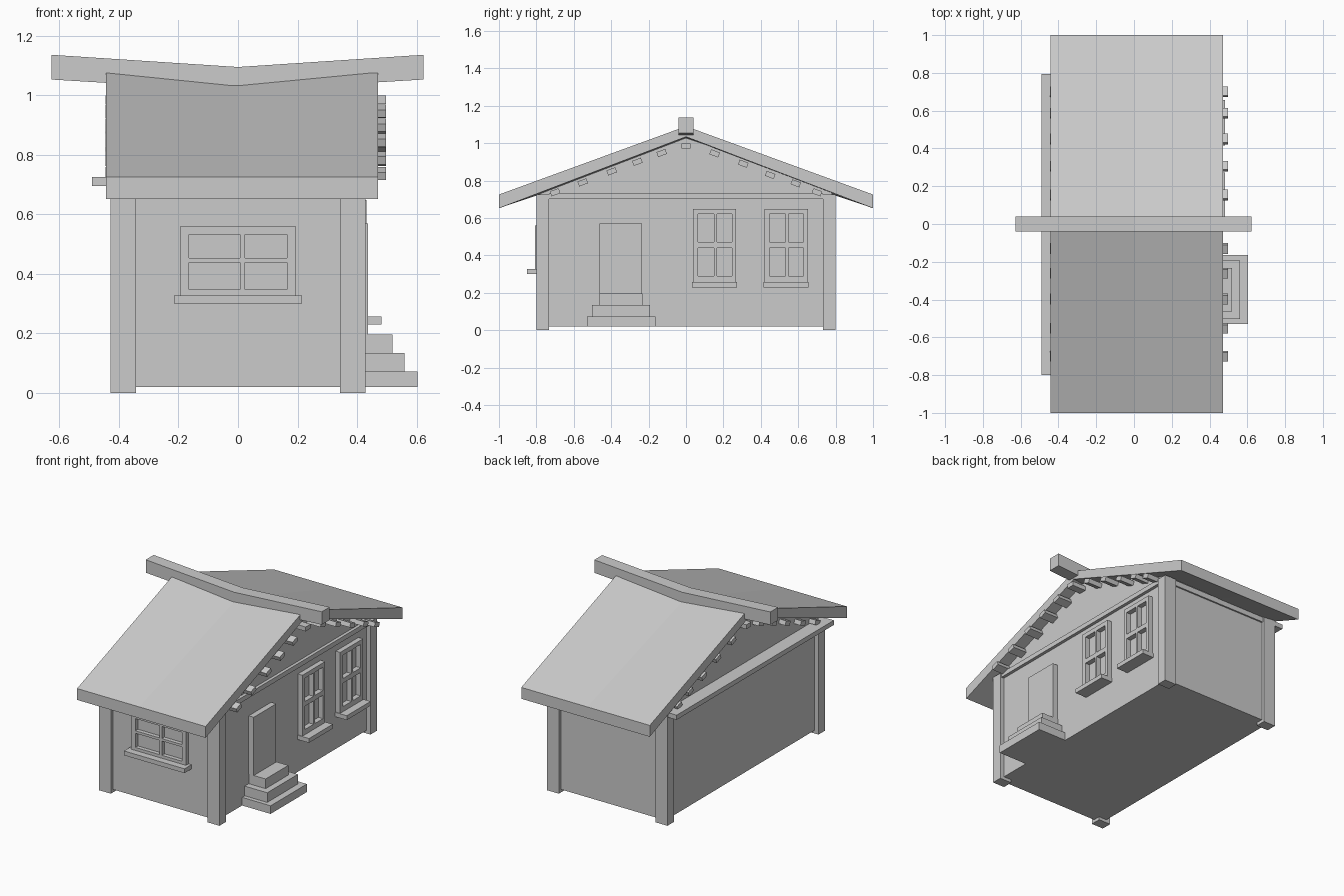
import bpy, bmesh, math
from mathutils import Matrix, Vector

if "Cube" in bpy.data.objects:
    bpy.data.objects.remove(bpy.data.objects["Cube"])


def finish(name, bm):
    bmesh.ops.recalc_face_normals(bm, faces=bm.faces)
    me = bpy.data.meshes.new(name)
    bm.to_mesh(me)
    bm.free()
    ob = bpy.data.objects.new(name, me)
    bpy.context.collection.objects.link(ob)
    return ob


def add_box(bm, lo, hi, rot=Matrix()):
    lo, hi = Vector(lo), Vector(hi)
    m = Matrix.Translation((lo + hi) / 2) @ rot @ Matrix.Diagonal((*(hi - lo), 1))
    bmesh.ops.create_cube(bm, size=1, matrix=m)


def box(name, lo, hi, rot=Matrix()):
    bm = bmesh.new()
    add_box(bm, lo, hi, rot)
    return finish(name, bm)


def loft(name, stations):
    """Skin (y, z) profiles placed at successive x positions and cap the ends."""
    bm = bmesh.new()
    rings = [[bm.verts.new((x, y, z)) for y, z in prof] for x, prof in stations]
    n = len(rings[0])
    for a, b in zip(rings, rings[1:]):
        for i in range(n):
            j = (i + 1) % n
            bm.faces.new((a[i], a[j], b[j], b[i]))
    bm.faces.new(rings[0])
    bm.faces.new(rings[-1])
    return finish(name, bm)


# House body with gables
body = [(-0.78, 0.02), (0.78, 0.02), (0.78, 0.735), (0, 1.032), (-0.78, 0.735)]
loft("house_body", [(-0.40, body), (0.40, body)])

# Corner posts
for sx, side in ((-1, "left"), (1, "right")):
    for sy, end in ((-1, "front"), (1, "back")):
        xs = sorted((sx * 0.343, sx * 0.428))
        ys = sorted((sy * 0.733, sy * 0.80))
        box(f"corner_post_{end}_{side}", (xs[0], ys[0], 0), (xs[1], ys[1], 0.725))

# Wall plates under the roof, and the wide ledge on the left
box("wall_plate_right", (0.39, -0.733, 0.70), (0.42, 0.733, 0.73))
box("wall_plate_front", (-0.343, -0.79, 0.69), (0.343, -0.77, 0.725))
box("wall_plate_back", (-0.343, 0.77, 0.69), (0.343, 0.79, 0.725))
box("left_ledge", (-0.49, -0.80, 0.695), (-0.39, 0.795, 0.725))


# Sagging roof slab
def roof_profile(top):
    return [(-1, 0.652), (-1, 0.725), (0, top), (1, 0.725), (1, 0.652), (0, top - 0.056)]


loft("roof", [(-0.443, roof_profile(1.09)), (0, roof_profile(1.045)),
              (0.47, roof_profile(1.09))])


# Sagging ridge beam
def beam_profile(lo, hi):
    return [(-0.04, lo), (0.04, lo), (0.04, hi), (-0.04, hi)]


loft("ridge_beam", [(-0.627, beam_profile(1.053, 1.136)), (0, beam_profile(1.015, 1.095)),
                    (0.623, beam_profile(1.053, 1.136))])

# Purlins whose ends stick out beneath the roof edge
slope = math.atan(0.375)
purlins = [(-0.70, 0.737), (-0.552, 0.79), (-0.397, 0.849), (-0.26, 0.90), (-0.13, 0.947),
           (0, 0.985), (0.153, 0.945), (0.306, 0.89), (0.45, 0.83), (0.587, 0.785), (0.70, 0.737)]
for i, (y, z) in enumerate(purlins):
    ang = 0 if y == 0 else math.copysign(slope, -y)
    box(f"purlin_{i + 1}", (-0.446, y - 0.025, z - 0.014), (0.498, y + 0.025, z + 0.014),
        Matrix.Rotation(ang, 4, 'X'))


# Windows: frame, glazing bars and sill; "place" maps (along wall, outward, up) to a point
def window(name, place, us, zs, wall, face, sill, sill_over):
    """us and zs each hold: outer, pane, bar, bar, pane, outer."""
    def part(bm, u0, u1, z0, z1, d):
        a, b = place(u0, wall - 0.01, z0), place(u1, d, z1)
        add_box(bm, [min(p) for p in zip(a, b)], [max(p) for p in zip(a, b)])
    bm = bmesh.new()
    for k in (0, 2, 4):
        part(bm, us[k], us[k + 1], zs[0], zs[5], face)
    for k in (0, 2, 4):
        for c in (1, 3):
            part(bm, us[c], us[c + 1], zs[k], zs[k + 1], face)
    finish(name + "_frame", bm)
    bm = bmesh.new()
    part(bm, us[0] - sill_over, us[5] + sill_over, zs[0] - 0.028, zs[0], sill)
    finish(name + "_sill", bm)


window("front_window", lambda u, d, z: (u, -d, z),
       [-0.195, -0.165, 0.007, 0.024, 0.165, 0.195],
       [0.328, 0.347, 0.438, 0.454, 0.532, 0.559], 0.78, 0.806, 0.85, 0.02)
for n, y in (("near", 0.037), ("far", 0.42)):
    window(f"side_window_{n}", lambda u, d, z: (d, y + u, z),
           [0, 0.026, 0.113, 0.128, 0.208, 0.231],
           [0.257, 0.29, 0.44, 0.47, 0.62, 0.648], 0.40, 0.432, 0.482, 0.005)

# Door and steps
box("door", (0.39, -0.463, 0.195), (0.436, -0.235, 0.57))
for i, (x, y0, y1, z0, z1) in enumerate([(0.603, -0.53, -0.163, 0.02, 0.072),
                                         (0.56, -0.503, -0.193, 0.072, 0.134),
                                         (0.52, -0.462, -0.232, 0.134, 0.196)]):
    box(f"step_{i + 1}", (0.39, y0, z0), (x, y1, z1))
